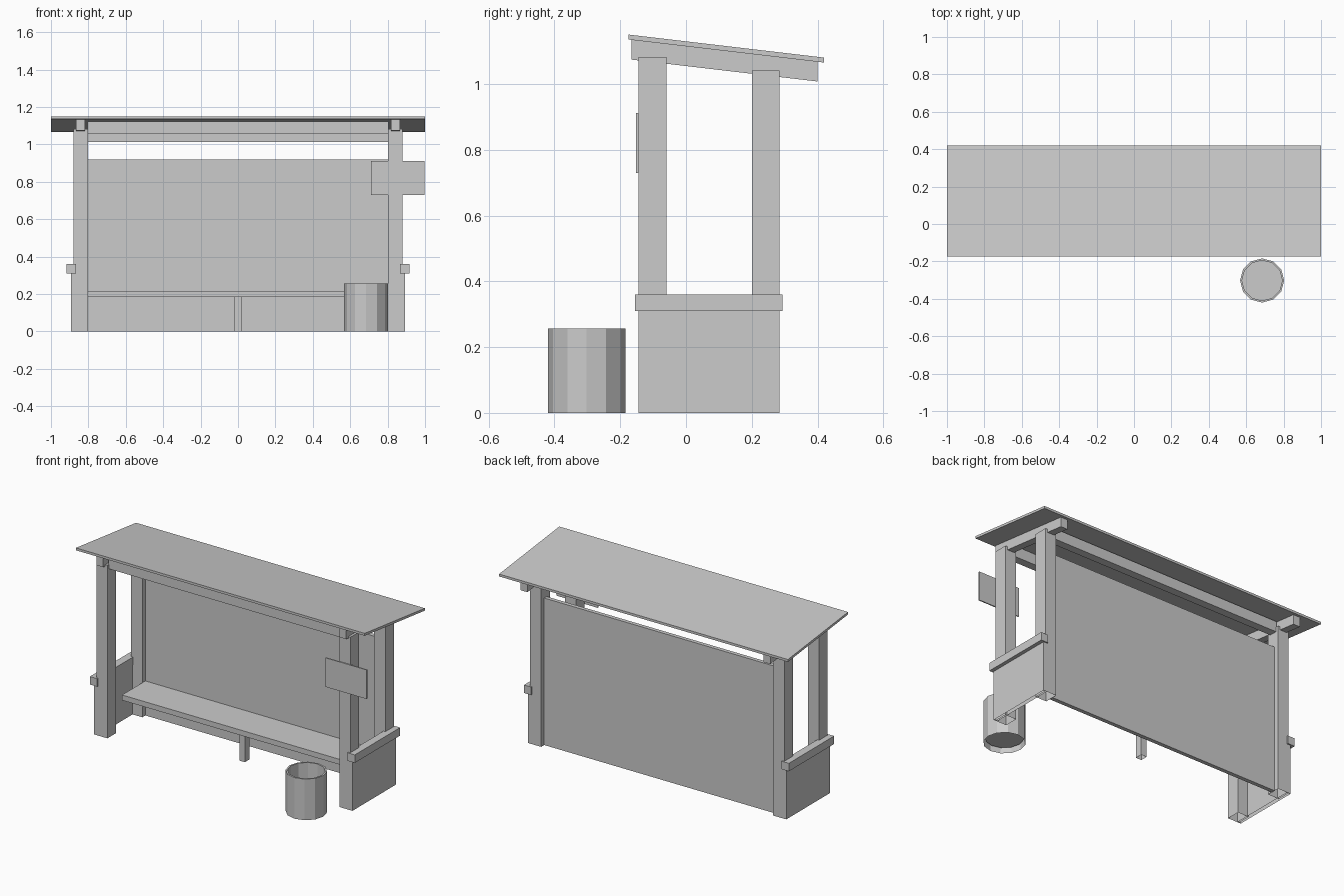
import bpy, bmesh, math

if "Cube" in bpy.data.objects:
    bpy.data.objects.remove(bpy.data.objects["Cube"], do_unlink=True)

GREY = (0.6, 0.6, 0.6, 1.0)
mat = bpy.data.materials.new("plain grey")
mat.use_nodes = True
mat.diffuse_color = GREY
mat.node_tree.nodes["Principled BSDF"].inputs["Base Color"].default_value = GREY


def finish(name, bm):
    bmesh.ops.recalc_face_normals(bm, faces=bm.faces)
    mesh = bpy.data.meshes.new(name)
    bm.to_mesh(mesh)
    bm.free()
    mesh.materials.append(mat)
    obj = bpy.data.objects.new(name, mesh)
    bpy.context.collection.objects.link(obj)
    return obj


def prism(name, x0, x1, profile, open_bottom=False):
    """Extrude a (y, z) profile along x."""
    bm = bmesh.new()
    face = bm.faces.new([bm.verts.new((x0, y, z)) for y, z in profile])
    new = bmesh.ops.extrude_face_region(bm, geom=[face], use_keep_orig=True)["geom"]
    verts = [v for v in new if isinstance(v, bmesh.types.BMVert)]
    bmesh.ops.translate(bm, verts=verts, vec=(x1 - x0, 0, 0))
    bmesh.ops.recalc_face_normals(bm, faces=bm.faces)
    if open_bottom:
        low = [f for f in bm.faces if all(v.co.z < 0.001 for v in f.verts)]
        bmesh.ops.delete(bm, geom=low, context='FACES_ONLY')
    return finish(name, bm)


def box(name, x, y, z, open_bottom=False):
    return prism(name, x[0], x[1],
                 [(y[0], z[0]), (y[1], z[0]), (y[1], z[1]), (y[0], z[1])], open_bottom)


def roof_z(y):
    """Underside height of the sloping roof."""
    return 1.115 - 0.1176 * y


def slope(y0, y1, low, high):
    return [(y0, roof_z(y0) + low), (y1, roof_z(y1) + low),
            (y1, roof_z(y1) + high), (y0, roof_z(y0) + high)]


# Roof slab
prism("roof", -1, 1, slope(-0.175, 0.42, 0, 0.015))

# End frames, one on each side
for side, s in (("right", -1), ("left", 1)):
    def span(a, b):
        return tuple(sorted((s * a, s * b)))
    box(side + "_front_post", span(0.803, 0.88), (-0.145, -0.06), (0, 1.083), True)
    box(side + "_back_post", span(0.803, 0.88), (0.2, 0.285), (0, 1.042), True)
    box(side + "_low_panel", span(0.87, 0.894), (-0.145, 0.285), (0, 0.315), True)
    box(side + "_rail", span(0.867, 0.917), (-0.155, 0.293), (0.31, 0.36))
    prism(side + "_rafter", *span(0.818, 0.865), slope(-0.165, 0.4, -0.06, 0))

# Cross beams under the roof
box("front_beam", (-0.805, 0.805), (-0.13, -0.08), (1.055, 1.122))
box("back_beam", (-0.805, 0.805), (0.218, 0.268), (1.012, 1.078))

# Back wall, bench and sign
box("back_wall", (-0.805, 0.805), (0.23, 0.255), (0, 0.92))
box("bench_seat", (-0.803, 0.803), (0, 0.232), (0.183, 0.216))
box("bench_leg", (-0.019, 0.019), (0.04, 0.085), (0, 0.185), True)
box("sign_plate", (0.712, 0.997), (-0.152, -0.145), (0.73, 0.912))

# Litter bin: outer wall, rim, inner wall and raised floor
bm = bmesh.new()
rings = []
for r, z in ((0.118, 0), (0.118, 0.257), (0.108, 0.257), (0.108, 0.03)):
    rings.append([bm.verts.new((0.685 + r * math.cos(i * math.tau / 12),
                                -0.302 + r * math.sin(i * math.tau / 12), z))
                  for i in range(12)])
for a, b in zip(rings, rings[1:]):
    for i in range(12):
        j = (i + 1) % 12
        bm.faces.new((a[i], a[j], b[j], b[i]))
bm.faces.new(rings[-1])
finish("litter_bin", bm)
